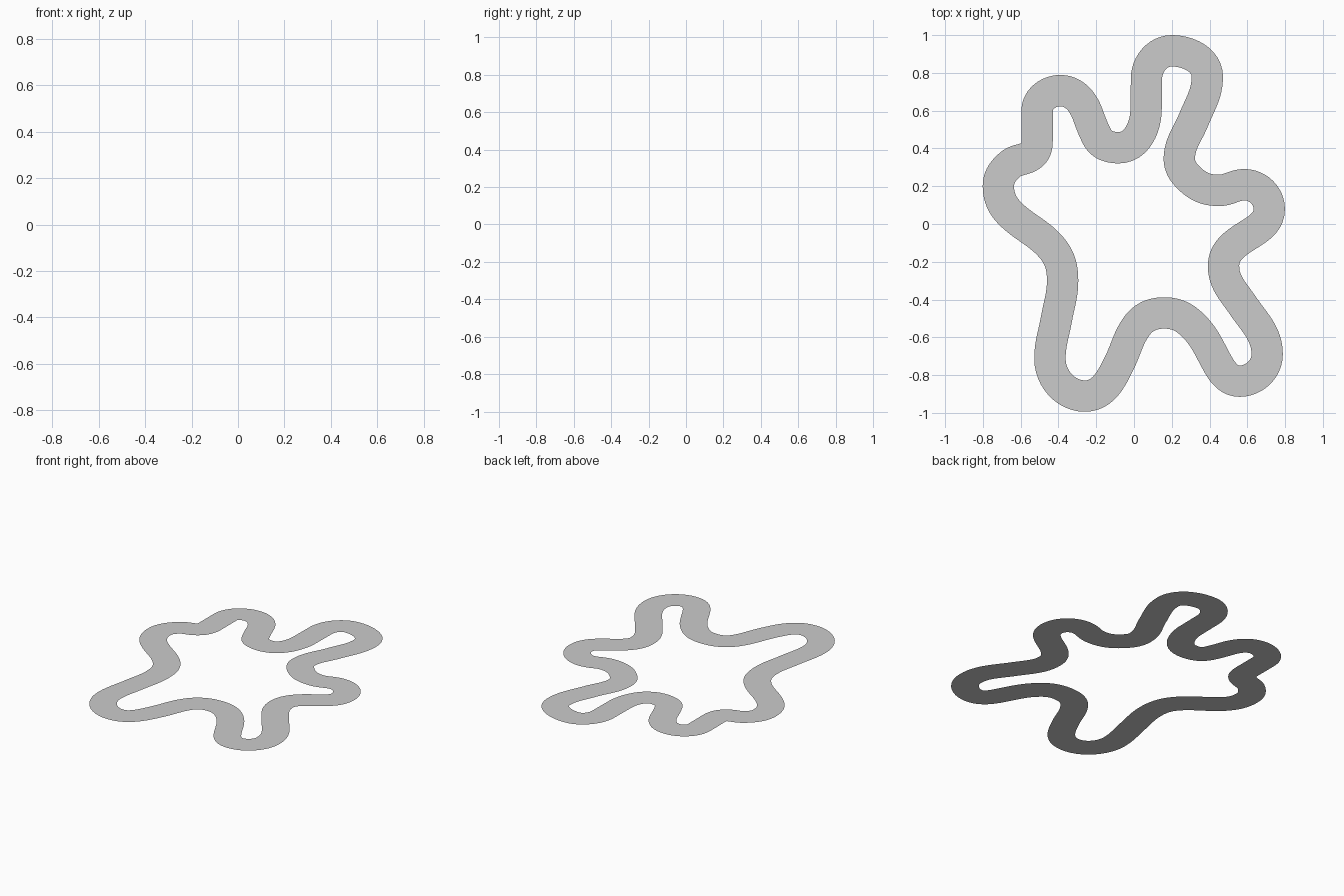
import bpy, math
from mathutils import Vector
from mathutils.geometry import interpolate_bezier

HALF_WIDTH = 0.083
STEPS = 12

# Centreline of the closed circuit, clockwise: x, y, heading in degrees
PATH = [
    (0.20, 0.917, 0), (0.388, 0.78, -90), (0.315, 0.55, -112), (0.24, 0.35, -92),
    (0.30, 0.235, -43), (0.45, 0.178, 0), (0.585, 0.208, 0), (0.716, 0.08, -90),
    (0.55, -0.095, -143), (0.474, -0.222, -90), (0.575, -0.43, -56),
    (0.705, -0.69, -90), (0.56, -0.832, 180), (0.44, -0.735, 119),
    (0.305, -0.53, 137), (0.16, -0.471, 180), (0.015, -0.54, 234),
    (-0.075, -0.73, 244), (-0.26, -0.911, 180), (-0.445, -0.714, 90),
    (-0.41, -0.50, 80), (-0.378, -0.30, 90), (-0.435, -0.127, 130),
    (-0.64, 0.04, 138), (-0.718, 0.20, 90), (-0.655, 0.315, 40),
    (-0.54, 0.367, 40), (-0.513, 0.45, 90), (-0.513, 0.60, 90),
    (-0.39, 0.706, 0), (-0.245, 0.58, -70), (-0.195, 0.46, -63),
    (-0.08, 0.404, 0), (0.064, 0.61, 90), (0.066, 0.77, 90),
]


def heading(deg):
    return Vector((math.cos(math.radians(deg)), math.sin(math.radians(deg)), 0))


# Sample the smooth centreline
centre = []
for i, (x, y, a) in enumerate(PATH):
    x2, y2, a2 = PATH[(i + 1) % len(PATH)]
    p, q = Vector((x, y, 0)), Vector((x2, y2, 0))
    h = 0.38 * (q - p).length
    centre += interpolate_bezier(p, p + heading(a) * h, q - heading(a2) * h, q, STEPS + 1)[:-1]

# Offset to both sides and bridge into a flat ribbon
n = len(centre)
verts, faces = [], []
for i, c in enumerate(centre):
    t = (centre[(i + 1) % n] - centre[i - 1]).normalized()
    side = Vector((-t.y, t.x, 0)) * HALF_WIDTH
    verts += [c + side, c - side]
    j = (i + 1) % n
    faces.append((2 * i, 2 * i + 1, 2 * j + 1, 2 * j))

mesh = bpy.data.meshes.new("track_surface")
mesh.from_pydata(verts, [], faces)
mesh.update()
track = bpy.data.objects.new("track_surface", mesh)
bpy.context.collection.objects.link(track)
